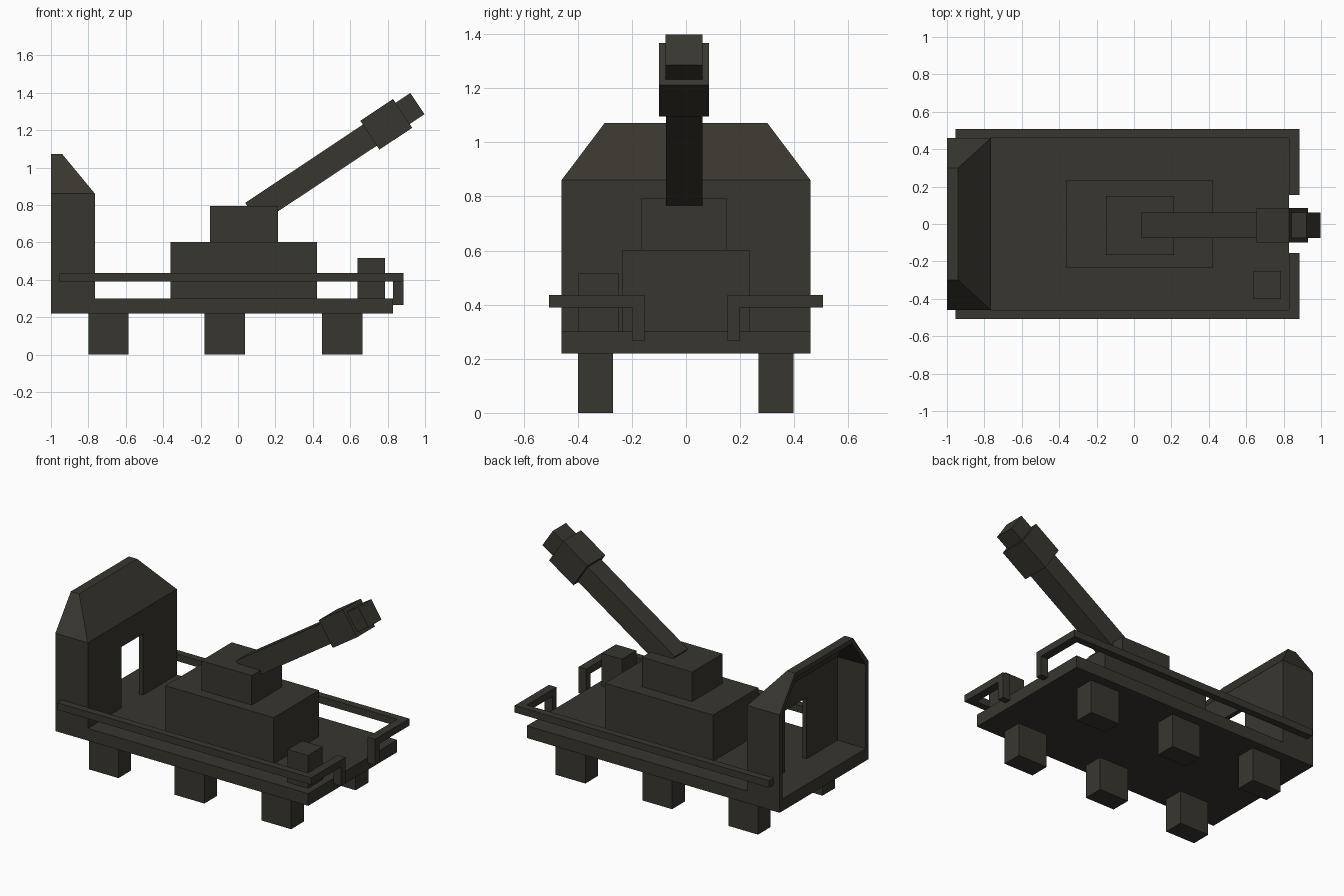
import bpy, bmesh, math
from mathutils import Matrix, Vector

if "Cube" in bpy.data.objects:
    bpy.data.objects.remove(bpy.data.objects["Cube"])

paint = bpy.data.materials.new("dark_olive")
paint.diffuse_color = (0.04, 0.037, 0.028, 1)
paint.use_nodes = True
paint.node_tree.nodes["Principled BSDF"].inputs["Base Color"].default_value = paint.diffuse_color


def finish(name, bm):
    mesh = bpy.data.meshes.new(name)
    bm.to_mesh(mesh)
    bm.free()
    mesh.materials.append(paint)
    ob = bpy.data.objects.new(name, mesh)
    bpy.context.collection.objects.link(ob)
    return ob


def add_box(bm, x, y, z, matrix=Matrix()):
    """Box between (min, max) pairs on each axis."""
    size = Matrix.Diagonal((x[1] - x[0], y[1] - y[0], z[1] - z[0], 1))
    centre = Matrix.Translation((sum(x) / 2, sum(y) / 2, sum(z) / 2))
    bmesh.ops.create_cube(bm, size=1, matrix=matrix @ centre @ size)


def box(name, x, y, z, matrix=Matrix()):
    bm = bmesh.new()
    add_box(bm, x, y, z, matrix)
    return finish(name, bm)


# Deck and fittings
box("deck", (-1, 0.83), (-0.46, 0.46), (0.22, 0.30))
box("turret_base", (-0.36, 0.423), (-0.235, 0.235), (0.30, 0.602))
box("turret_top", (-0.15, 0.215), (-0.165, 0.15), (0.602, 0.795))
box("deck_crate", (0.64, 0.787), (-0.40, -0.25), (0.30, 0.515))

# Block wheels
for i, x in enumerate((-0.80, -0.178, 0.45)):
    for side, y in (("near", -0.40), ("far", 0.267)):
        box(f"wheel_{side}_{i + 1}", (x, x + 0.215), (y, y + 0.131), (0, 0.22))

# Gun, laid along its own axis around the sleeve centre and tilted up
tilt = Matrix.Translation((0.7925, -0.007, 1.231)) @ Matrix.Rotation(-math.radians(33.6), 4, 'Y')
for name, x, r in (("gun_barrel", (-0.86, -0.10), 0.0675),
                   ("gun_sleeve", (-0.105, 0.105), 0.0925),
                   ("gun_tip", (0.10, 0.20), 0.068)):
    box(name, x, (-r, r), (-r, r), tilt)

# Guard rails, each a long bar that turns in at the front and drops down
for side, s in (("near", -1), ("far", 1)):
    bm = bmesh.new()
    z = (0.39, 0.436)
    add_box(bm, (-0.955, 0.885), sorted((s * 0.46, s * 0.507)), z)
    add_box(bm, (0.83, 0.885), sorted((s * 0.154, s * 0.46)), z)
    add_box(bm, (0.83, 0.885), sorted((s * 0.154, s * 0.197)), (0.265, 0.39))
    finish(f"guard_rail_{side}", bm)

# Cabin: shell open at the rear, with a doorway and a hipped roof
bm = bmesh.new()
F, B, W, R = -0.765, -1.0, 0.46, 0.30
Z0, ZD, Z1, Z2, D = 0.225, 0.70, 0.86, 1.072, 0.11


def face(*pts):
    bm.faces.new([bm.verts.new(p) for p in pts])


for s in (-1, 1):
    face((B, s * W, Z0), (F, s * W, Z0), (F, s * W, Z1), (B, s * W, Z1))
    face((B, s * W, Z1), (F, s * W, Z1), (-0.94, s * R, Z2), (B, s * R, Z2))
    face((F, s * W, Z0), (F, s * D, Z0), (F, s * D, ZD), (F, s * D, Z1), (F, s * W, Z1))
face((F, -D, ZD), (F, D, ZD), (F, D, Z1), (F, -D, Z1))
face((F, -W, Z1), (F, -D, Z1), (F, D, Z1), (F, W, Z1), (-0.94, R, Z2), (-0.94, -R, Z2))
face((B, -R, Z2), (-0.94, -R, Z2), (-0.94, R, Z2), (B, R, Z2))
bmesh.ops.remove_doubles(bm, verts=bm.verts, dist=0.001)
# Point every face away from the cabin's middle
for f in bm.faces:
    f.normal_update()
    if f.normal.dot(f.calc_center_median() - Vector((-0.95, 0, 0.6))) < 0:
        f.normal_flip()
cabin = finish("cabin", bm)
walls = cabin.modifiers.new("walls", 'SOLIDIFY')
walls.thickness = 0.03
walls.offset = -1
walls.use_even_offset = True
